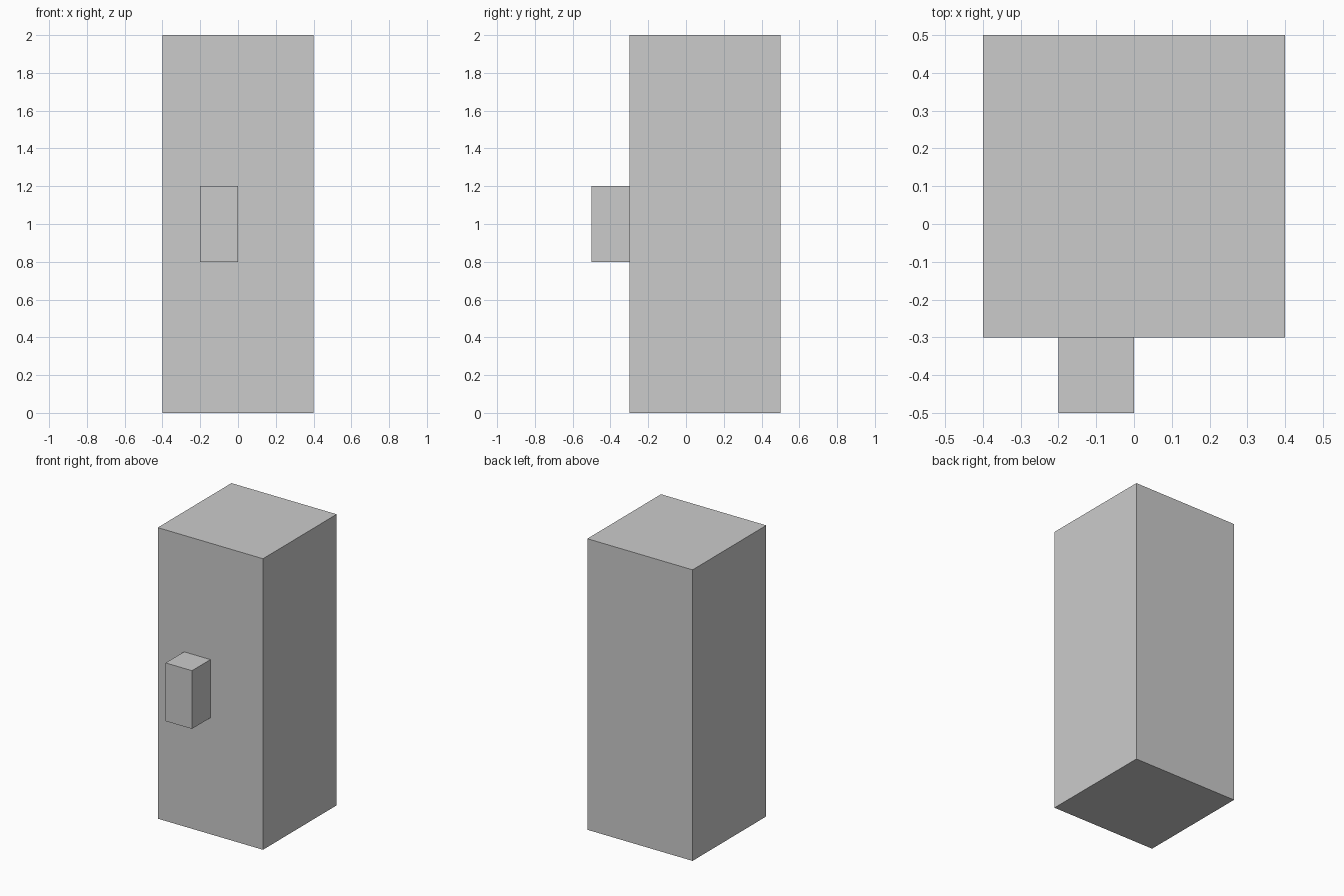
import bpy

if "Cube" in bpy.data.objects:
    bpy.data.objects.remove(bpy.data.objects["Cube"])


def box(name, low, high):
    """Add a flat-faced box spanning two opposite corners."""
    centre = [(a + b) / 2 for a, b in zip(low, high)]
    size = [b - a for a, b in zip(low, high)]
    bpy.ops.mesh.primitive_cube_add(size=1, location=centre)
    obj = bpy.context.object
    obj.name = name
    obj.scale = size
    bpy.ops.object.transform_apply(location=False, rotation=False, scale=True)
    return obj


# Tall main block
box("cabinet_body", (-0.4, -0.3, 0.0), (0.4, 0.5, 2.0))

# Small block projecting from the front, left of centre
box("front_handle", (-0.2, -0.5, 0.8), (0.0, -0.3, 1.2))
